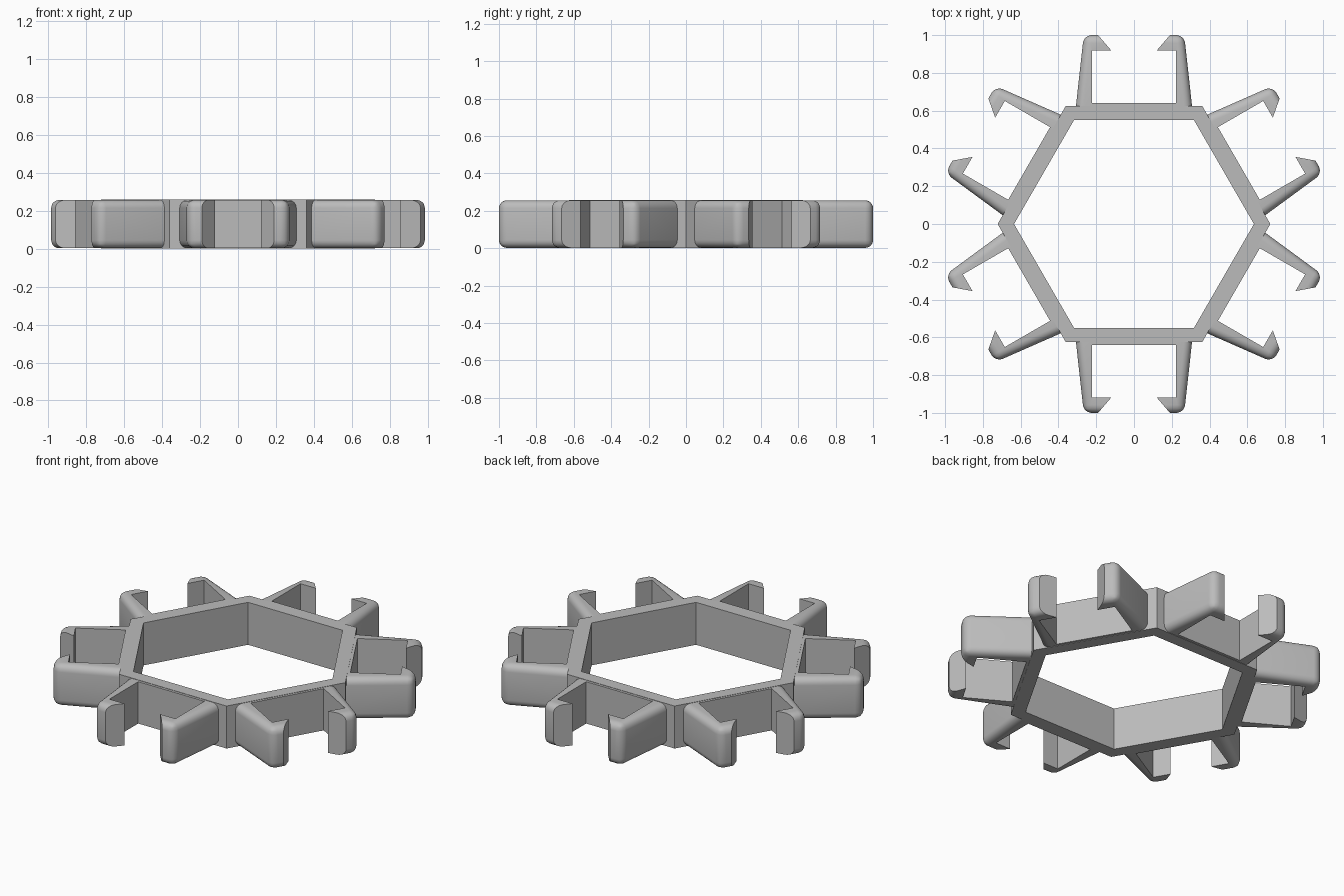
import bpy, bmesh, math
from mathutils import Matrix

cube = bpy.data.objects.get("Cube")
if cube:
    bpy.data.objects.remove(cube, do_unlink=True)

HEIGHT = 0.258
GAP = 0.002      # clips sit just inside the ring's top and bottom
ROUND = 0.042

grey = bpy.data.materials.new("plain grey")
grey.use_nodes = True
colour = (0.5, 0.5, 0.5, 1)
grey.diffuse_color = colour
grey.node_tree.nodes["Principled BSDF"].inputs["Base Color"].default_value = colour


def add_object(name, bm):
    bmesh.ops.recalc_face_normals(bm, faces=bm.faces)
    mesh = bpy.data.meshes.new(name)
    bm.to_mesh(mesh)
    bm.free()
    mesh.materials.append(grey)
    obj = bpy.data.objects.new(name, mesh)
    bpy.context.collection.objects.link(obj)
    return obj


def prism(points, z0, z1):
    """Upright prism; returns the bmesh with its lower and upper vertex loops."""
    bm = bmesh.new()
    low = [bm.verts.new((x, y, z0)) for x, y in points]
    high = [bm.verts.new((x, y, z1)) for x, y in points]
    bm.faces.new(low[::-1])
    bm.faces.new(high)
    for i in range(len(points)):
        j = (i + 1) % len(points)
        bm.faces.new((low[i], low[j], high[j], high[i]))
    return bm, low, high


# Hexagonal ring
bm = bmesh.new()
loops = []
for radius, z in ((0.722, 0), (0.722, HEIGHT), (0.635, HEIGHT), (0.635, 0)):
    loops.append([bm.verts.new((radius * math.cos(k * math.pi / 3),
                                radius * math.sin(k * math.pi / 3), z)) for k in range(6)])
for a, b in zip(loops, loops[1:] + loops[:1]):
    for k in range(6):
        n = (k + 1) % 6
        bm.faces.new((a[k], a[n], b[n], b[k]))
add_object("hexagon_ring", bm)

# Hooked arm outline: root, outer side, end, sloped hook, catch, inner side
arm_outline = [(0.31, 0.6), (0.266, 1.0), (0.19, 1.0),
               (0.12, 0.918), (0.222, 0.918), (0.222, 0.6)]
back_plate = [(-0.223, 0.6), (0.223, 0.6), (0.223, 0.641), (-0.223, 0.641)]

for k in range(6):
    turn = Matrix.Rotation(k * math.pi / 3, 4, 'Z')

    # Thin plate between the two arms
    bm, _, _ = prism(back_plate, GAP, HEIGHT - GAP)
    bm.transform(turn)
    add_object(f"back_plate_{k + 1}", bm)

    # Mirrored pair of arms, rounded along the outer side and end
    for side, label in ((1, "a"), (-1, "b")):
        bm, low, high = prism([(side * x, y) for x, y in arm_outline], GAP, HEIGHT - GAP)
        pairs = [(low[1], high[1])]
        for ring in (low, high):
            pairs += [(ring[0], ring[1]), (ring[1], ring[2])]
        edges = [bm.edges.get(p) for p in pairs]
        bmesh.ops.bevel(bm, geom=edges, offset=ROUND, segments=6,
                        profile=0.5, affect='EDGES', clamp_overlap=True)
        bm.transform(turn)
        arm = add_object(f"clip_arm_{k + 1}_{label}", bm)
        bpy.ops.object.select_all(action='DESELECT')
        arm.select_set(True)
        bpy.context.view_layer.objects.active = arm
        bpy.ops.object.shade_smooth_by_angle(angle=math.radians(30))
